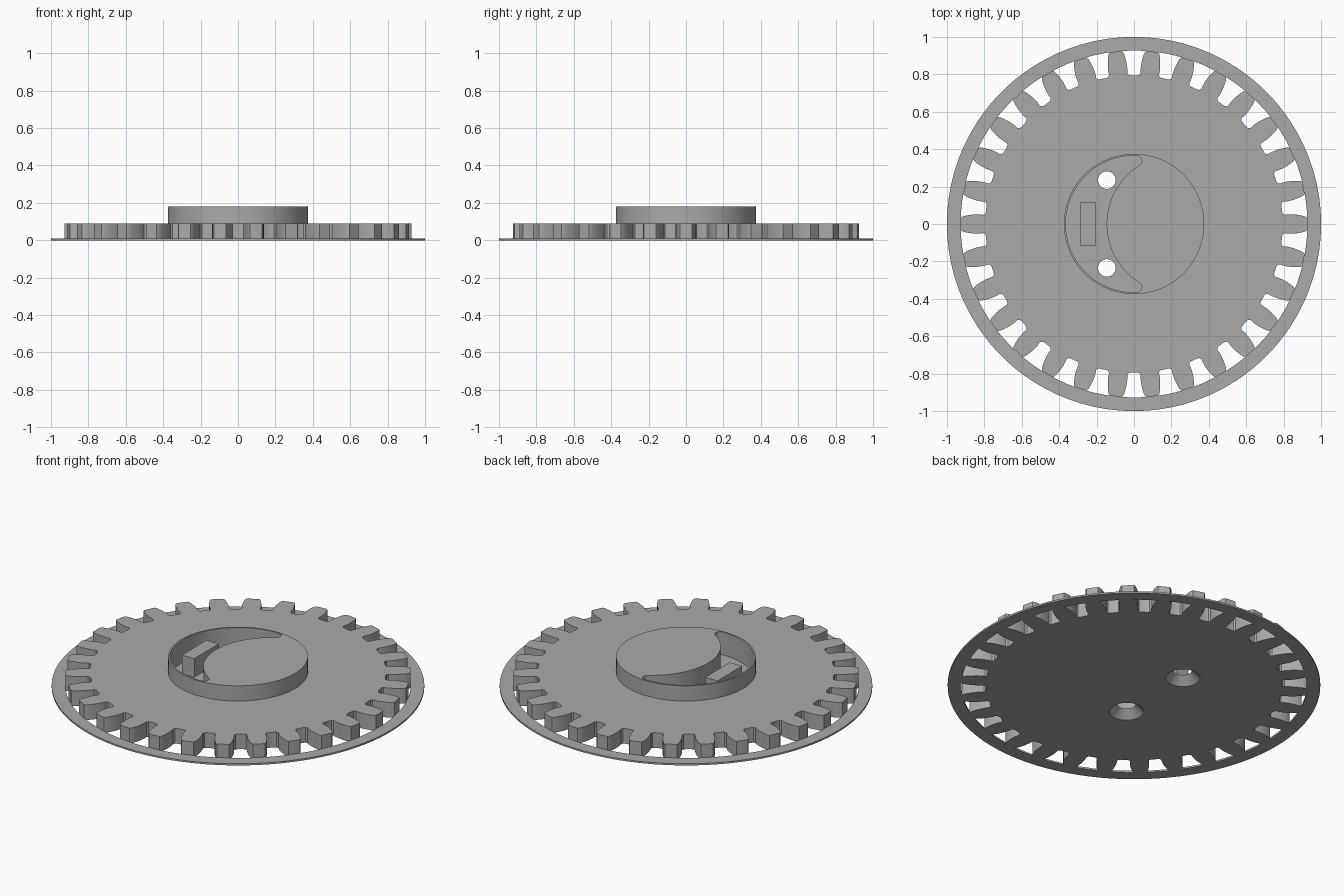
import bpy, bmesh
from math import cos, sin, pi, radians, atan2, hypot

cube = bpy.data.objects.get("Cube")
if cube:
    bpy.data.objects.remove(cube, do_unlink=True)

grey = bpy.data.materials.new("grey_plastic")
grey.use_nodes = True
grey.diffuse_color = (0.4, 0.4, 0.4, 1)
grey.node_tree.nodes["Principled BSDF"].inputs["Base Color"].default_value = (0.4, 0.4, 0.4, 1)


def arc(cx, cy, r, start, end, steps):
    """Points along an arc, angles in radians."""
    angles = [start + (end - start) * i / steps for i in range(steps + 1)]
    return [(cx + r * cos(a), cy + r * sin(a)) for a in angles]


def circle(r, steps=128, cx=0, cy=0):
    return arc(cx, cy, r, 0, 2 * pi, steps)[:-1]


def loft(name, low, high, z0, z1):
    """Solid between two matching outlines at two heights."""
    bm = bmesh.new()
    a = [bm.verts.new((x, y, z0)) for x, y in low]
    b = [bm.verts.new((x, y, z1)) for x, y in high]
    bm.faces.new(a)
    bm.faces.new(b)
    for i in range(len(a)):
        j = (i + 1) % len(a)
        bm.faces.new((a[i], a[j], b[j], b[i]))
    bmesh.ops.recalc_face_normals(bm, faces=bm.faces)
    mesh = bpy.data.meshes.new(name)
    bm.to_mesh(mesh)
    bm.free()
    mesh.materials.append(grey)
    obj = bpy.data.objects.new(name, mesh)
    bpy.context.collection.objects.link(obj)
    return obj


def combine(target, other, operation):
    """Apply a boolean and discard the helper."""
    mod = target.modifiers.new("combine", 'BOOLEAN')
    mod.object = other
    mod.operation = operation
    mod.solver = 'EXACT'
    bpy.context.view_layer.objects.active = target
    bpy.ops.object.modifier_apply(modifier=mod.name)
    bpy.data.objects.remove(other, do_unlink=True)


# Gear outline: half widths of a tooth from root to tip
TEETH, TIP = 30, 0.927
pitch = 2 * pi / TEETH
flank = [(0.792, 0.065), (0.796, 0.055), (0.806, 0.049), (0.825, 0.0515),
         (0.85, 0.0515), (0.875, 0.049), (0.9, 0.0445), (0.917, 0.0395), (TIP, 0.033)]
outline = []
for k in range(TEETH):
    mid = k * pitch
    side = [(hypot(r, w), atan2(w, r)) for r, w in flank[:-1]] + [(TIP, flank[-1][1] / TIP)]
    tooth = [(r, mid - a) for r, a in side] + [(TIP, mid)]
    tooth += [(r, mid + a) for r, a in reversed(side)]
    outline += [(r * cos(a), r * sin(a)) for r, a in tooth]
gear = loft("gear_body", outline, outline, 0, 0.09)

# Raised hub
hub = circle(0.375)
combine(gear, loft("hub", hub, hub, 0.06, 0.18), 'UNION')

# Crescent pocket with rounded tips
tip_x, tip_y, tip_r = 0.015, 0.338, 0.027
off_x, inner_r = 0.224, 0.37
outer_a = atan2(tip_y, tip_x)
inner_a = atan2(tip_y, tip_x - off_x)
crescent = arc(0, 0, 0.365, outer_a, 2 * pi - outer_a, 72)
crescent += arc(tip_x, -tip_y, tip_r, -outer_a, pi - inner_a, 12)[1:]
crescent += arc(off_x, 0, inner_r, 2 * pi - inner_a, inner_a, 40)[1:]
crescent += arc(tip_x, tip_y, tip_r, inner_a - pi, outer_a, 12)[1:-1]
FLOOR = 0.045
combine(gear, loft("pocket_cutter", crescent, crescent, FLOOR, 0.25), 'DIFFERENCE')

# Countersunk screw holes through the pocket floor
for y in (-0.235, 0.235):
    slope = (0.093 - 0.047) / FLOOR
    low = circle(0.093 + slope * 0.01, 48, -0.145, y)
    high = circle(0.047 - slope * 0.005, 48, -0.145, y)
    combine(gear, loft("countersink_cutter", low, high, -0.01, FLOOR + 0.005), 'DIFFERENCE')
    bore = circle(0.047, 48, -0.145, y)
    combine(gear, loft("bore_cutter", bore, bore, FLOOR - 0.004, 0.08), 'DIFFERENCE')

# Rectangular block standing in the pocket
rect = [(-0.287, -0.115), (-0.206, -0.115), (-0.206, 0.115), (-0.287, 0.115)]
block = loft("pocket_block", rect, rect, FLOOR, 0.155)

# Thin flange ring around the tooth tips
ring = loft("flange_ring", circle(1, 180), circle(1, 180), 0, 0.01)
hole = circle(TIP, 180)
combine(ring, loft("ring_cutter", hole, hole, -0.1, 0.1), 'DIFFERENCE')

# Smooth curved walls, sharp edges
bpy.ops.object.select_all(action='DESELECT')
for obj in (gear, ring):
    obj.select_set(True)
bpy.context.view_layer.objects.active = gear
bpy.ops.object.shade_smooth_by_angle(angle=radians(30))
